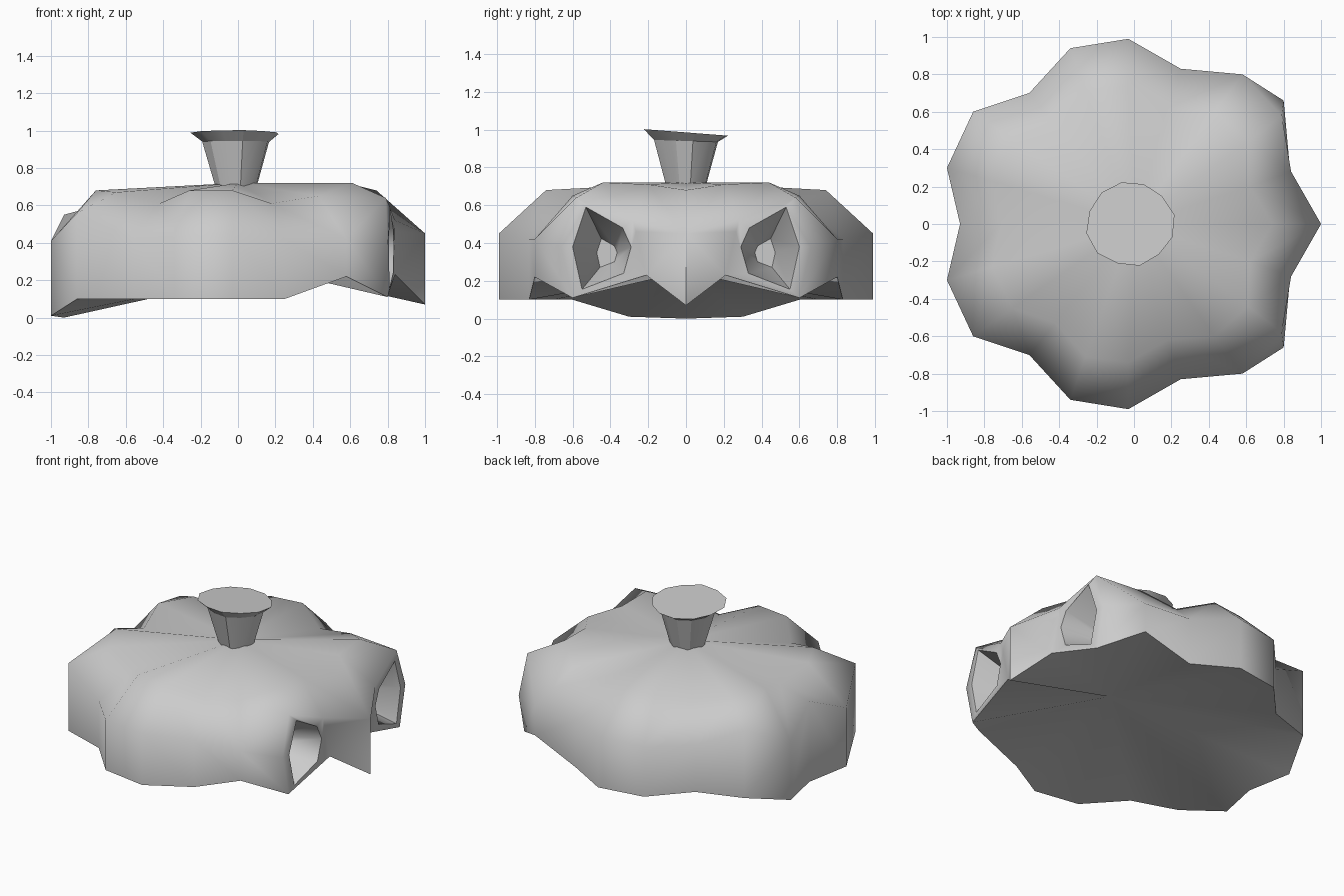
import bpy, bmesh, math
from mathutils import Vector

if "Cube" in bpy.data.objects:
    bpy.data.objects.remove(bpy.data.objects["Cube"])


def finish(bm, name, angle):
    bmesh.ops.recalc_face_normals(bm, faces=bm.faces)
    mesh = bpy.data.meshes.new(name)
    bm.to_mesh(mesh)
    bm.free()
    ob = bpy.data.objects.new(name, mesh)
    bpy.context.collection.objects.link(ob)
    bpy.ops.object.select_all(action='DESELECT')
    ob.select_set(True)
    bpy.context.view_layer.objects.active = ob
    bpy.ops.object.shade_smooth_by_angle(angle=math.radians(angle))
    return ob


# lobed body, one half: x, y, bottom z, middle z per column
outline = [(1, 0, .07, .45), (.84, .28, .23, .52), (.80, .66, .11, .38),
           (.58, .80, .22, .42), (.25, .83, .10, .42), (-.03, .99, .10, .45),
           (-.34, .94, .10, .44), (-.56, .70, .10, .42), (-.86, .60, .10, .56),
           (-1, .30, .01, .41), (-.93, 0, 0, .55)]
# shoulder line
shoulder = [(.74, 0, .68), (.62, .20, .71), (.61, .44, .72), (.43, .60, .65),
            (.18, .62, .61), (-.03, .74, .68), (-.26, .71, .68), (-.42, .53, .61),
            (-.65, .45, .67), (-.76, .23, .68), (-.71, 0, .61)]

bm = bmesh.new()
bottom = [bm.verts.new((x, y, b)) for x, y, b, m in outline]
middle = [bm.verts.new((x, y, m)) for x, y, b, m in outline]
upper = [bm.verts.new(p) for p in shoulder]
bottom[1].co.y, bottom[2].co.y = .21, .60
top_mid = bm.verts.new((0, 0, .72))
base_mid = bm.verts.new((.20, 0, .25))
brow = bm.verts.new((.79, .58, .64))
side = bm.verts.new((.835, .265, .46))

for i in range(10):
    bm.faces.new((upper[i], upper[i + 1], top_mid))
    bm.faces.new((bottom[i + 1], bottom[i], base_mid))
    if i not in (1, 2):
        bm.faces.new((middle[i], middle[i + 1], upper[i + 1], upper[i]))
    if i > 1:
        bm.faces.new((bottom[i], bottom[i + 1], middle[i + 1], middle[i]))
# wedge between the sockets and faces around the brow
bm.faces.new((bottom[0], bottom[1], middle[0]))
bm.faces.new((bottom[1], side, middle[0]))
bm.faces.new((side, middle[1], middle[0]))
bm.faces.new((middle[1], brow, upper[2], upper[1]))
bm.faces.new((brow, middle[3], upper[3], upper[2]))
bm.faces.new((brow, middle[2], middle[3]))

# socket: rim, tapered wall and back
rim = [brow, middle[1], side, bottom[1], bottom[2], middle[2]]
opening = [(.53, .59), (.335, .48), (.29, .38), (.33, .24), (.55, .155), (.60, .38)]
inner = [bm.verts.new((.86 - .09 * y, y, z)) for y, z in opening]
back = [bm.verts.new((.52, .42 + (y - .45) * .35, .35 + (z - .38) * .35))
        for y, z in opening]
for a, b in ((rim, inner), (inner, back)):
    for i in range(6):
        j = (i + 1) % 6
        bm.faces.new((a[i], a[j], b[j], b[i]))
bm.faces.new(back)

# mirror the half and weld the seam
geom = bm.verts[:] + bm.edges[:] + bm.faces[:]
bmesh.ops.mirror(bm, geom=geom, axis='Y', merge_dist=.001)
bmesh.ops.remove_doubles(bm, verts=bm.verts, dist=.001)
finish(bm, "body", 62)

# flared stem with a slanted top
bm = bmesh.new()
N = 12
wobble = [1.02, .97, .98, 1.0, .99, .98, 1.03, 1.02, .97, 1.0, .96, 1.0]
rings = []
for r, z, tilt, cx in ((.11, .70, 0, -.01), (.178, .94, -.03, -.012), (.235, .985, -.075, -.018)):
    ring = []
    for i in range(N):
        a = 2 * math.pi * (i + .4) / N
        x, y = r * wobble[i] * math.cos(a), r * wobble[i] * math.sin(a)
        ring.append(bm.verts.new(Vector((x + cx, y * .97, z + tilt * y))))
    rings.append(ring)
for a, b in zip(rings, rings[1:]):
    for i in range(N):
        j = (i + 1) % N
        bm.faces.new((a[i], a[j], b[j], b[i]))
bm.faces.new(rings[-1])
bm.faces.new(rings[0][::-1])
finish(bm, "stem", 25)
